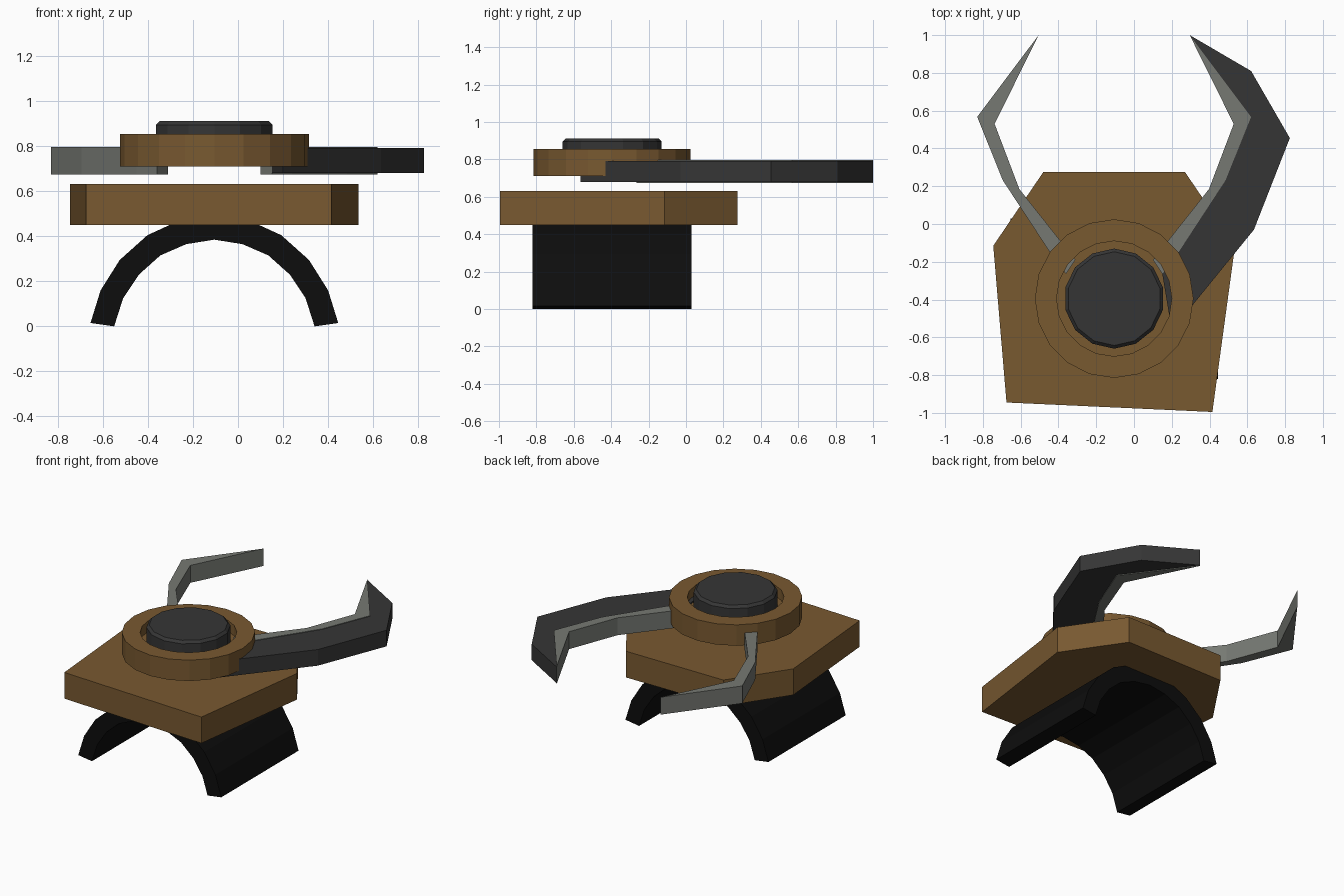
import bpy
import bmesh
from math import sin, cos, tau

cube = bpy.data.objects.get("Cube")
if cube:
    bpy.data.objects.remove(cube)

CX, CY = -0.105, -0.395  # shared axis of arch, ring and hub


def material(name, r, g, b):
    m = bpy.data.materials.new(name)
    m.use_nodes = True
    m.diffuse_color = (r, g, b, 1)
    m.node_tree.nodes["Principled BSDF"].inputs["Base Color"].default_value = (r, g, b, 1)
    return m


bronze = material("bronze brown", 0.19, 0.1, 0.03)
charcoal = material("charcoal", 0.036, 0.036, 0.036)
steel = material("steel grey", 0.18, 0.19, 0.17)
black = material("strap black", 0.004, 0.004, 0.004)


def finish(name, bm, mat):
    bmesh.ops.recalc_face_normals(bm, faces=bm.faces)
    mesh = bpy.data.meshes.new(name)
    bm.to_mesh(mesh)
    bm.free()
    mesh.materials.append(mat)
    obj = bpy.data.objects.new(name, mesh)
    bpy.context.collection.objects.link(obj)
    return obj


def prism(name, outline, start, end, mat):
    """Extrude an outline of 3D points built by start(p) along the vector end."""
    bm = bmesh.new()
    face = bm.faces.new([bm.verts.new(start(p)) for p in outline])
    result = bmesh.ops.extrude_face_region(bm, geom=[face], use_keep_orig=True)
    verts = [v for v in result["geom"] if isinstance(v, bmesh.types.BMVert)]
    bmesh.ops.translate(bm, verts=verts, vec=end)
    return finish(name, bm, mat)


def slab(name, outline, z0, z1, mat):
    return prism(name, outline, lambda p: (p[0], p[1], z0), (0, 0, z1 - z0), mat)


def lathe(name, profile, sides, mat):
    """Solid of revolution with flat caps at both profile ends."""
    bm = bmesh.new()
    rings = []
    for r, z in profile:
        rings.append([bm.verts.new((CX + r * sin(tau * i / sides),
                                    CY + r * cos(tau * i / sides), z))
                      for i in range(sides)])
    for a, b in zip(rings, rings[1:]):
        for i in range(sides):
            j = (i + 1) % sides
            bm.faces.new((a[i], a[j], b[j], b[i]))
    bm.faces.new(rings[0])
    bm.faces.new(rings[-1])
    return finish(name, bm, mat)


# Arched strap: half profile mirrored about the axis
outer = [(0.55, 0.015), (0.505, 0.16), (0.42, 0.295), (0.297, 0.405), (0.155, 0.47)]
inner = [(0.445, 0), (0.405, 0.125), (0.335, 0.23), (0.24, 0.315), (0.125, 0.365)]


def arc(half, crown):
    return half + [(0, crown)] + [(-x, z) for x, z in reversed(half)]


arch = arc(outer, 0.49) + arc(inner, 0.385)[::-1]
prism("arched_strap", arch, lambda p: (CX + p[0], -0.82, p[1]), (0, 0.85, 0), black)

# Six-sided base plate
plate = [(-0.745, -0.115), (-0.48, 0.275), (0.27, 0.275),
         (0.535, -0.115), (0.415, -0.995), (-0.675, -0.945)]
slab("base_plate", plate, 0.45, 0.632, bronze)

# Dished ring and bevelled hub
lathe("outer_ring", [(0.42, 0.71), (0.42, 0.855), (0.305, 0.855), (0.305, 0.782)], 20, bronze)
lathe("centre_hub", [(0.265, 0.72), (0.265, 0.895), (0.248, 0.912)], 14, charcoal)

# Curved cutting edges, one on each side
tip = (0.295, 1.0)
edge_in = [(0.1, -0.19), (0.187, -0.08), (0.397, 0.185), (0.528, 0.53)]
edge_out = [(0.62, 0.567), (0.485, 0.232), (0.24, -0.143), (0.15, -0.265)]
edge = edge_in + [tip] + edge_out
slab("left_cutting_edge", edge, 0.675, 0.796, steel)
slab("right_cutting_edge", [(2 * CX - x, y) for x, y in edge], 0.675, 0.796, steel)

# Broad back of the left blade
back = [(0.62, 0.81), (0.825, 0.455), (0.635, -0.03), (0.2, -0.565)]
slab("left_blade_back", [tip] + back + edge_out[::-1], 0.68, 0.792, charcoal)
